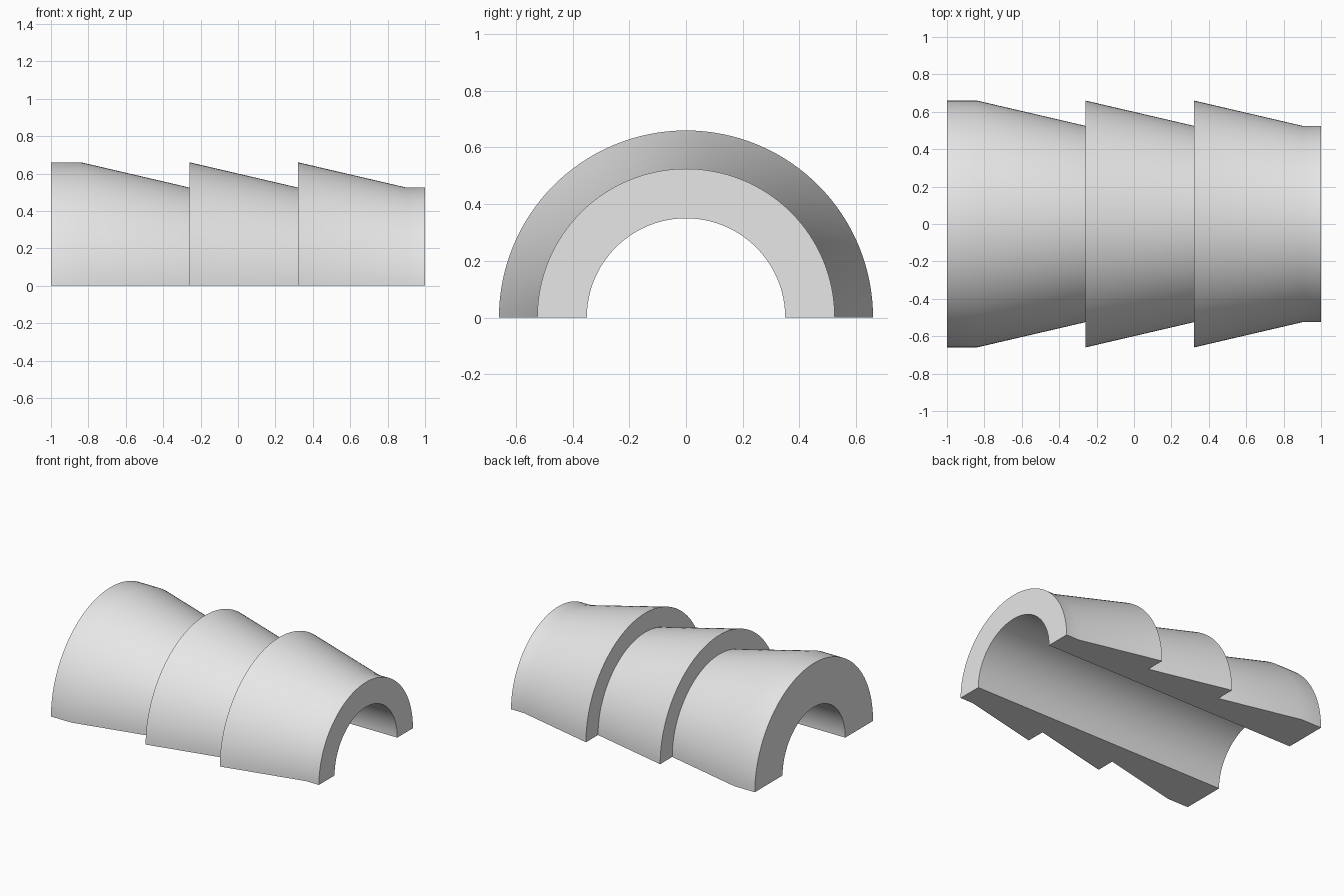
import bpy, bmesh, math

cube = bpy.data.objects.get("Cube")
if cube:
    bpy.data.objects.remove(cube, do_unlink=True)

# Dimensions of the barbed half sleeve
BORE, LOW, HIGH = 0.35, 0.525, 0.66
SEGMENTS = 64

# Single grey material
grey = bpy.data.materials.new("plain_grey")
grey.use_nodes = True
colour = (0.8, 0.8, 0.8, 1)
grey.diffuse_color = colour
grey.node_tree.nodes["Principled BSDF"].inputs["Base Color"].default_value = colour

# Wall section: (position along the axis, radius), with three sloping barbs
section = [(-1, BORE), (-1, HIGH)]
for start, end in ((-0.84, -0.26), (-0.26, 0.32), (0.32, 0.90)):
    section += [(start, HIGH), (end, LOW)]
section += [(1, LOW), (1, BORE)]

# Sweep the section through half a turn about the x axis
bm = bmesh.new()
rings = []
for i in range(SEGMENTS + 1):
    a = math.pi * i / SEGMENTS
    rings.append([bm.verts.new((x, r * math.cos(a), r * math.sin(a))) for x, r in section])
count = len(section)
for a, b in zip(rings, rings[1:]):
    for j in range(count):
        k = (j + 1) % count
        bm.faces.new((a[j], a[k], b[k], b[j]))

# Flat cut faces along the bottom
bm.faces.new(rings[0])
bm.faces.new(rings[-1])
bmesh.ops.recalc_face_normals(bm, faces=bm.faces)

mesh = bpy.data.meshes.new("half_sleeve")
bm.to_mesh(mesh)
bm.free()
mesh.materials.append(grey)
sleeve = bpy.data.objects.new("half_sleeve", mesh)
bpy.context.collection.objects.link(sleeve)

# Smooth curved walls with crisp steps and ends
bpy.ops.object.select_all(action="DESELECT")
sleeve.select_set(True)
bpy.context.view_layer.objects.active = sleeve
bpy.ops.object.shade_smooth_by_angle(angle=math.radians(30))
